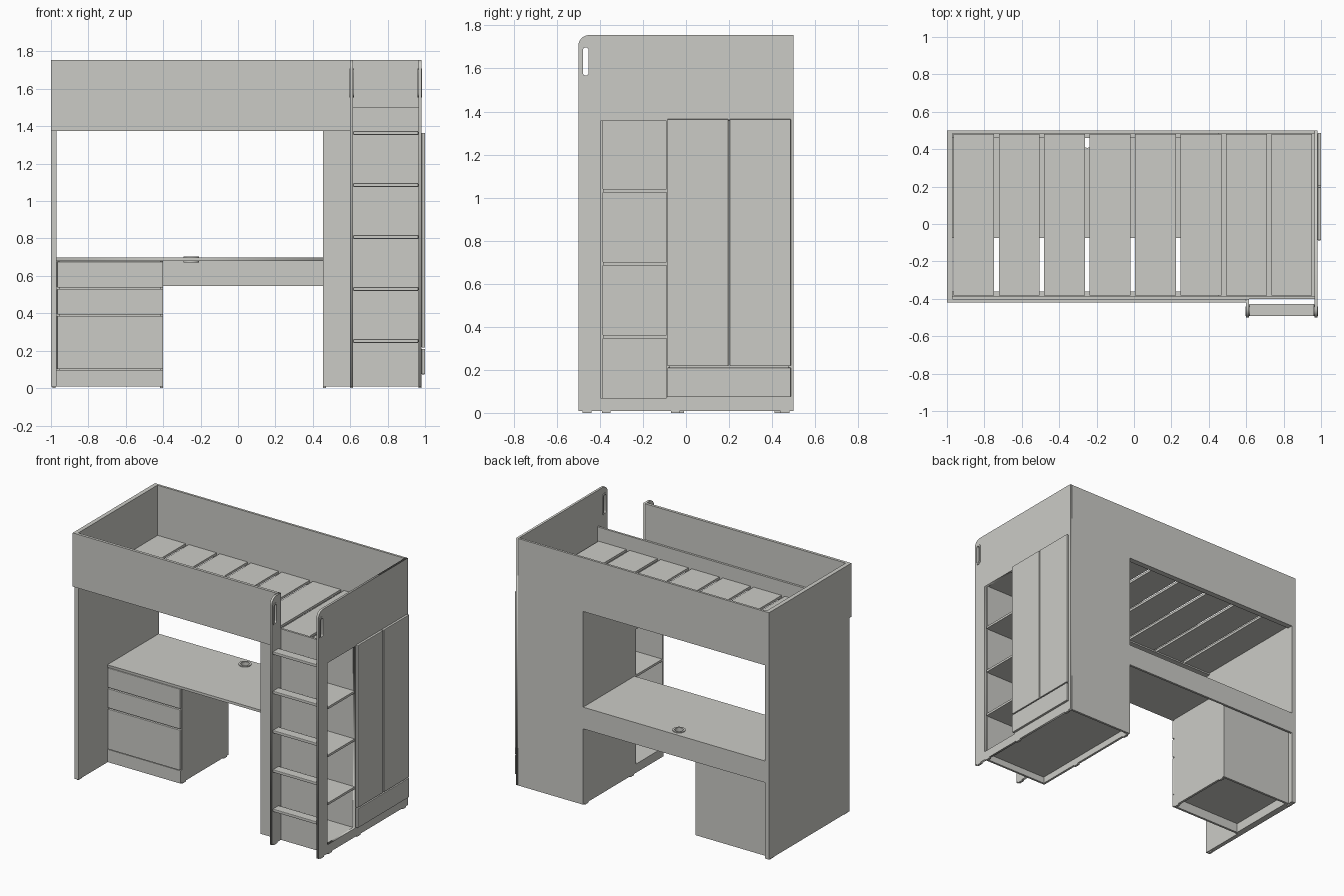
import bpy, bmesh, math
from mathutils import Matrix

old = bpy.data.objects.get("Cube")
if old:
    bpy.data.objects.remove(old, do_unlink=True)

paint = bpy.data.materials.new("pale_grey_paint")
paint.use_nodes = True
GREY = (0.6, 0.6, 0.565, 1)
paint.diffuse_color = GREY
paint.node_tree.nodes["Principled BSDF"].inputs["Base Color"].default_value = GREY


def add(name, mesh):
    mesh.materials.clear()
    mesh.materials.append(paint)
    ob = bpy.data.objects.new(name, mesh)
    bpy.context.collection.objects.link(ob)
    return ob


def box(name, x, y, z, bevel=0):
    """Board given by its x, y and z ranges."""
    mesh = bpy.data.meshes.new(name)
    bm = bmesh.new()
    bmesh.ops.create_cube(bm, size=1)
    for v in bm.verts:
        v.co = [r[0] + (c + 0.5) * (r[1] - r[0]) for r, c in zip((x, y, z), v.co)]
    bm.to_mesh(mesh)
    bm.free()
    ob = add(name, mesh)
    if bevel:
        mod = ob.modifiers.new("soft_edges", 'BEVEL')
        mod.width, mod.segments = bevel, 2
    return ob


def plate(name, loops, lo, hi, sideways=True):
    """Board cut from an outline with holes; sideways boards face +x."""
    curve = bpy.data.curves.new(name, 'CURVE')
    curve.dimensions, curve.fill_mode = '2D', 'BOTH'
    curve.extrude = (hi - lo) / 2
    for loop in loops:
        sp = curve.splines.new('POLY')
        sp.points.add(len(loop) - 1)
        for p, (u, v) in zip(sp.points, loop):
            p.co = (u, v, 0, 1)
        sp.use_cyclic_u = True
    tmp = bpy.data.objects.new(name + "_outline", curve)
    bpy.context.collection.objects.link(tmp)
    deps = bpy.context.evaluated_depsgraph_get()
    mesh = bpy.data.meshes.new_from_object(tmp.evaluated_get(deps))
    bpy.data.objects.remove(tmp, do_unlink=True)
    mid = (lo + hi) / 2
    if sideways:
        mesh.transform(Matrix(((0, 0, 1, mid), (1, 0, 0, 0), (0, 1, 0, 0), (0, 0, 0, 1))))
    else:
        mesh.transform(Matrix.Translation((0, 0, mid)))
    return add(name, mesh)


def arc(cx, cy, r, a0, a1, n=10):
    return [(cx + r * math.cos(math.radians(a0 + (a1 - a0) * i / n)),
             cy + r * math.sin(math.radians(a0 + (a1 - a0) * i / n))) for i in range(n + 1)]


def rect(u0, u1, v0, v1):
    return [(u0, v0), (u1, v0), (u1, v1), (u0, v1)]


def slot(r):
    return arc(-0.466, 1.685, r, 0, 180) + arc(-0.466, 1.58, r, 180, 360)


def upright(back):
    """Outline of a board with a rounded top front corner."""
    return [(back, FLOOR), (back, TOP)] + arc(-0.45, TOP - 0.05, 0.05, 90, 180) + [(-0.5, FLOOR)]


TOP, FLOOR, BED = 1.755, 0.008, 1.375
T = 0.016                      # board thickness
BACK = (0.5 - T, 0.5)
LEFT, RIGHT = -0.97, 0.964     # inner faces of the ends
WARD = 0.455                   # desk side of the wardrobe

# End panels and ladder post
box("left_end_panel", (-1, LEFT), (-0.4, 0.5), (FLOOR, TOP))
plate("right_end_panel", [upright(0.5), slot(0.014), rect(-0.398, -0.09, 0.07, 1.355),
                          rect(-0.075, 0.475, 0.085, 1.355)], RIGHT, 0.98)
plate("ladder_post", [upright(-0.4), slot(0.014)], 0.6, 0.6 + T)
for name, x in (("left_grip_ring", 0.608), ("right_grip_ring", 0.972)):
    plate(name, [slot(0.025), slot(0.013)], x - 0.012, x + 0.012)

# Ladder rungs
for i in range(5):
    z = 0.242 + 0.278 * i
    box(f"rung_{i + 1}", (0.6 + T, RIGHT), (-0.492, -0.427), (z, z + 0.02), 0.004)

# Bed guards, rails and slats
box("front_guard", (-1, 0.6), (-0.42, -0.4), (BED, TOP))
box("front_rail", (LEFT, RIGHT), (-0.4, -0.385), (BED, 1.5))
box("back_guard", (LEFT, RIGHT), BACK, (BED, TOP))
box("front_slat_ledge", (LEFT, WARD), (-0.385, -0.362), (BED, 1.385))
box("back_slat_ledge", (LEFT, WARD), (0.46, BACK[0]), (BED, 1.385))
for i in range(8):
    x = -0.857 + 0.243 * i
    box(f"bed_slat_{i + 1}", (x - 0.109, x + 0.109), (-0.383, 0.482), (1.385, 1.402))

# Wardrobe and open shelf carcass
box("wardrobe_front_panel", (WARD, RIGHT), (-0.4, -0.385), (FLOOR, BED))
box("wardrobe_back_panel", (WARD, RIGHT), BACK, (FLOOR, BED))
box("wardrobe_desk_side", (WARD, WARD + T), (-0.09, BACK[0]), (FLOOR, BED))
box("shelf_plinth", (WARD, WARD + T), (-0.385, -0.09), (FLOOR, 0.07))
box("wardrobe_partition", (WARD + T, RIGHT), (-0.09, -0.075), (0.07, 1.358))
box("wardrobe_bottom", (WARD + T, RIGHT), (-0.385, BACK[0]), (0.054, 0.07))
box("wardrobe_top", (WARD, RIGHT), (-0.385, BACK[0]), (1.357, BED))
for i in range(3):
    z = 0.345 + 0.339 * i
    box(f"open_shelf_{i + 1}", (WARD, 0.976), (-0.385, -0.09), (z, z + T))

# Wardrobe doors and drawer
for name, y, z in (("front_door", (-0.087, 0.197), (0.217, 1.365)),
                   ("back_door", (0.203, 0.487), (0.217, 1.365)),
                   ("wardrobe_drawer_front", (-0.087, 0.487), (0.074, 0.21))):
    box(name, (0.982, 1.0), y, z, 0.003)

# Desk with cable hole
HOLE = (-0.25, 0.435)
DESK = -0.075
plate("desk_top", [rect(LEFT, WARD, DESK, BACK[0]), arc(*HOLE, 0.03, 0, 345, 23)], 0.68, 0.698, False)
plate("cable_grommet", [arc(*HOLE, 0.042, 0, 345, 23), arc(*HOLE, 0.028, 0, 345, 23)], 0.672, 0.704, False)
box("desk_back_panel", (LEFT, WARD), BACK, (0.545, 0.698))

# Drawer unit under the desk
U = -0.4
REAR = 0.465
box("drawer_unit_right_side", (U - T, U), (DESK + 0.018, REAR), (FLOOR, 0.68))
box("drawer_unit_left_side", (LEFT, LEFT + T), (DESK + 0.018, REAR), (FLOOR, 0.68))
box("drawer_unit_back", (LEFT + T, U - T), (REAR - T, REAR), (FLOOR, 0.68))
box("drawer_unit_bottom", (LEFT + T, U - T), (DESK + 0.018, REAR - T), (0.075, 0.095))
box("drawer_unit_plinth", (LEFT, U), (DESK + 0.004, DESK + 0.02), (FLOOR, 0.098))
for name, z in (("bottom_drawer_front", (0.102, 0.386)),
                ("middle_drawer_front", (0.394, 0.53)),
                ("top_drawer_front", (0.538, 0.676))):
    box(name, (LEFT + 0.003, U), (DESK, DESK + 0.018), z, 0.003)
    box(name.replace("front", "box"), (LEFT + 0.03, U - 0.03),
        (DESK + 0.018, REAR - 0.04), (z[0] + 0.01, z[1] - 0.02))

# Small floor glides
for i, (x, y) in enumerate([(-0.985, -0.37), (-0.985, 0.46), (0.972, -0.46), (0.972, -0.37),
                            (0.972, -0.05), (0.972, 0.46), (0.463, -0.05), (0.463, 0.46),
                            (0.608, -0.46), (-0.408, -0.03), (-0.408, 0.43)]):
    box(f"floor_glide_{i + 1}", (x - 0.008, x + 0.008), (y - 0.02, y + 0.02), (0, FLOOR))
